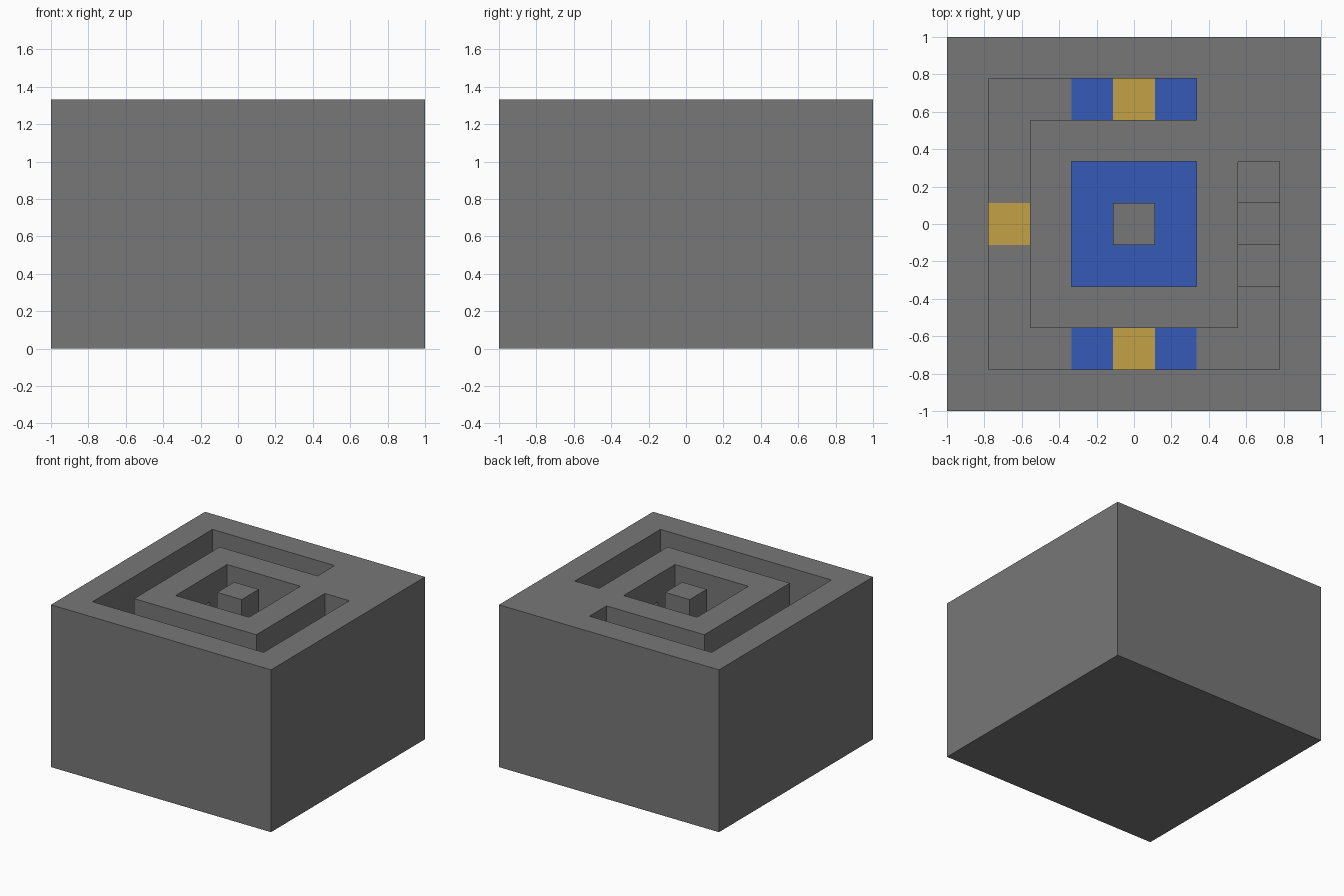
import bpy
import bmesh
import math

cube = bpy.data.objects.get("Cube")
if cube:
    bpy.data.objects.remove(cube, do_unlink=True)

# The whole model sits on a lattice of nine cells by nine, six high
CELL = 2 / 9
TOP = 6
FLOOR = 2
scene = bpy.context.scene


def material(name, colour):
    mat = bpy.data.materials.new(name)
    mat.use_nodes = True
    mat.diffuse_color = (*colour, 1)
    mat.node_tree.nodes["Principled BSDF"].inputs["Base Color"].default_value = (*colour, 1)
    return mat


stone = material("stone grey", (0.185, 0.185, 0.185))
blue = material("floor blue", (0.036, 0.1, 0.47))
gold = material("floor gold", (0.54, 0.355, 0.06))


def box(name, x, y, z, mat):
    """Box between the given (low, high) spans, measured in cells."""
    bm = bmesh.new()
    bmesh.ops.create_cube(bm, size=1)
    for v in bm.verts:
        v.co = [(span[0] if c < 0 else span[1]) * CELL for c, span in zip(v.co, (x, y, z))]
    mesh = bpy.data.meshes.new(name)
    bm.to_mesh(mesh)
    bm.free()
    mesh.materials.append(mat)
    obj = bpy.data.objects.new(name, mesh)
    scene.collection.objects.link(obj)
    return obj


block = box("block", (-4.5, 4.5), (-4.5, 4.5), (0, TOP), stone)


def cut(x, y, z=(FLOOR, TOP + 1)):
    """Carve a box out of the block."""
    cutter = box("cutter", x, y, z, stone)
    cutter.hide_render = True
    mod = block.modifiers.new("cut", "BOOLEAN")
    mod.operation = "DIFFERENCE"
    mod.solver = "EXACT"
    mod.object = cutter
    bpy.context.view_layer.update()
    result = bpy.data.meshes.new_from_object(
        block.evaluated_get(bpy.context.evaluated_depsgraph_get()))
    block.modifiers.clear()
    block.data = result
    bpy.data.objects.remove(cutter, do_unlink=True)


# Trench around the middle
cut((-3.5, 1.5), (2.5, 3.5))
cut((-3.5, -2.5), (-3.5, 3.5))
cut((-3.5, 3.5), (-3.5, -2.5))

# Stairs rising along the +x side
for step in range(4):
    cut((2.5, 3.5), (-3.5, step - 1.5), (FLOOR + step, TOP + 1))

# Central pit and the passages leading into it
cut((-1.5, 1.5), (-1.5, 1.5))
cut((-3, -1), (-0.5, 0.5), (FLOOR, TOP - 1))
cut((1, 3), (-0.5, 0.5), (TOP - 2, TOP - 1))

# Merge coplanar pieces left by the cuts
bm = bmesh.new()
bm.from_mesh(block.data)
bmesh.ops.remove_doubles(bm, verts=bm.verts, dist=0.0001)
bmesh.ops.dissolve_limit(bm, angle_limit=math.radians(1), verts=bm.verts, edges=bm.edges)
bm.to_mesh(block.data)
bm.free()

# Pillar in the pit
box("pillar", (-0.5, 0.5), (-0.5, 0.5), (FLOOR, TOP), stone)

# Coloured floor tiles
TILE = (FLOOR, FLOOR + 0.02)
box("pit_floor", (-1.5, 1.5), (-1.5, 1.5), TILE, blue)
box("side_gold_tile", (-3.5, -2.5), (-0.5, 0.5), TILE, gold)
for side, y in (("back", (2.5, 3.5)), ("front", (-3.5, -2.5))):
    for x, mat, label in ((-1, blue, "blue_tile_right"), (0, gold, "gold_tile"),
                          (1, blue, "blue_tile_left")):
        box(f"{side}_{label}", (x - 0.5, x + 0.5), y, TILE, mat)
